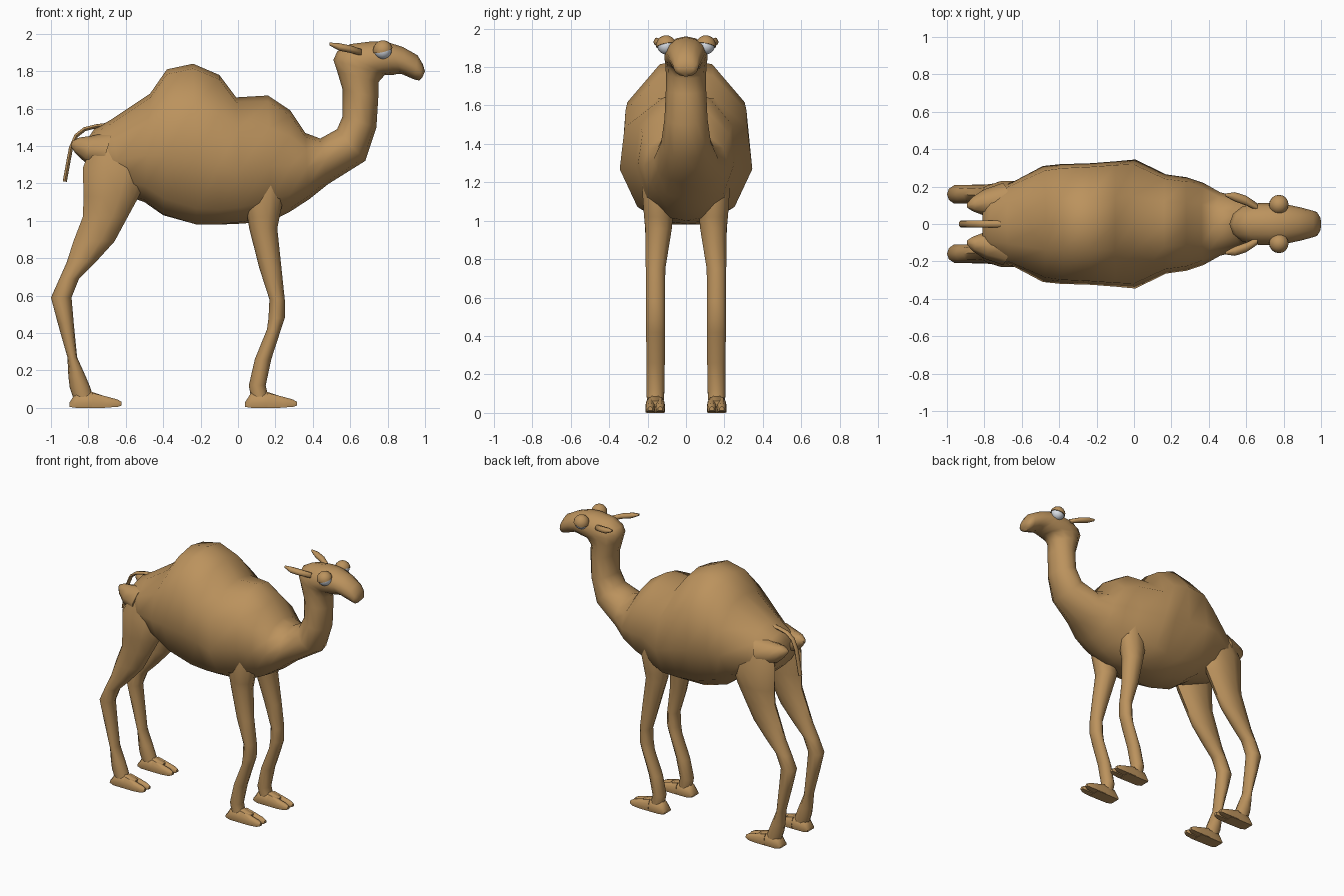
import bpy, bmesh, math
from mathutils import Vector


def material(name, rgb):
    m = bpy.data.materials.new(name)
    m.diffuse_color = (*rgb, 1)
    return m


TAN = material("tan_hide", (0.50, 0.29, 0.11))
WHITE = material("eye_white", (0.72, 0.76, 0.82))


def finish(name, bm, mat, angle=55):
    bmesh.ops.recalc_face_normals(bm, faces=bm.faces)
    me = bpy.data.meshes.new(name)
    bm.to_mesh(me)
    bm.free()
    me.materials.append(mat)
    ob = bpy.data.objects.new(name, me)
    bpy.context.collection.objects.link(ob)
    bpy.ops.object.select_all(action='DESELECT')
    ob.select_set(True)
    bpy.context.view_layer.objects.active = ob
    bpy.ops.object.shade_smooth_by_angle(angle=math.radians(angle))
    return ob


def loft(name, rings, mat=TAN):
    """Skin a list of equal-sized point rings and cap both ends."""
    bm = bmesh.new()
    vs = [[bm.verts.new(p) for p in r] for r in rings]
    n = len(vs[0])
    for a, b in zip(vs, vs[1:]):
        for i in range(n):
            j = (i + 1) % n
            bm.faces.new((a[i], a[j], b[j], b[i]))
    bm.faces.new(vs[0])
    bm.faces.new(vs[-1])
    return finish(name, bm, mat)


def oval(c, u, v, n=10):
    c, u, v = Vector(c), Vector(u), Vector(v)
    return [c + u * math.cos(2 * math.pi * i / n) + v * math.sin(2 * math.pi * i / n)
            for i in range(n)]


# Torso, neck and head: top point, bottom point, half width, roundness
BARREL = [(0, 1), (.42, .97), (.94, .74), (1, .4), (.7, .1), (.28, 0), (0, 0)]
ROUND = [(0, 1), (.5, .93), (.87, .75), (1, .5), (.87, .25), (.5, .07), (0, 0)]


def trunk_ring(tx, tz, bx, bz, w, t):
    half = [((1 - t) * a[0] + t * b[0], (1 - t) * a[1] + t * b[1])
            for a, b in zip(BARREL, ROUND)]
    full = half + [(-y, h) for y, h in half[-2:0:-1]]
    return [(bx + (tx - bx) * h, y * w, bz + (tz - bz) * h) for y, h in full]


TRUNK = [
    (-.81, 1.43, -.80, 1.25, .14, 1), (-.77, 1.49, -.72, 1.18, .19, .8),
    (-.68, 1.54, -.62, 1.14, .225, .6), (-.47, 1.68, -.50, 1.10, .31, .3),
    (-.38, 1.81, -.40, 1.03, .32, .1), (-.24, 1.84, -.22, .98, .325, 0),
    (-.10, 1.78, -.10, .98, .335, 0), (-.01, 1.66, .02, .985, .345, .2),
    (.16, 1.67, .18, 1.0, .265, .4), (.28, 1.59, .28, 1.05, .25, .5),
    (.36, 1.47, .38, 1.115, .22, .8), (.44, 1.44, .48, 1.195, .17, 1),
    (.53, 1.49, .68, 1.32, .13, 1), (.56, 1.56, .74, 1.50, .112, 1),
    (.56, 1.70, .75, 1.66, .105, 1), (.53, 1.80, .75, 1.74, .105, 1),
    (.51, 1.86, .785, 1.78, .108, 1), (.53, 1.905, .81, 1.78, .112, 1),
    (.60, 1.945, .83, 1.78, .112, 1), (.72, 1.96, .85, 1.785, .108, 1),
    (.80, 1.955, .875, 1.785, .10, 1), (.88, 1.93, .91, 1.77, .088, 1),
    (.96, 1.885, .945, 1.755, .072, 1), (.987, 1.84, .97, 1.75, .064, 1),
    (1.0, 1.80, .985, 1.765, .04, 1)]
loft("body_and_head", [trunk_ring(*r) for r in TRUNK])

# Legs: height, back x, front x, inner y, outer y
HIND = [(1.42, -.78, -.55, .06, .19), (1.28, -.83, -.47, .07, .235),
        (1.13, -.825, -.53, .08, .23), (1.02, -.83, -.59, .09, .22),
        (.89, -.88, -.66, .10, .212), (.78, -.915, -.76, .105, .21),
        (.69, -.955, -.85, .107, .21), (.59, -1.0, -.89, .107, .21),
        (.45, -.963, -.878, .108, .21), (.27, -.912, -.86, .11, .208),
        (.17, -.907, -.815, .11, .208), (.11, -.90, -.79, .11, .208),
        (.05, -.88, -.77, .115, .205)]
FRONT = [(1.40, .05, .24, .08, .19), (1.20, .02, .26, .07, .235),
         (1.02, .05, .222, .065, .222), (.96, .06, .21, .07, .215),
         (.75, .113, .232, .105, .212), (.58, .168, .25, .107, .21),
         (.48, .163, .25, .107, .21), (.42, .155, .23, .107, .21),
         (.26, .09, .178, .108, .208), (.12, .058, .148, .11, .208),
         (.05, .07, .165, .115, .205)]


def leg(name, rows, s):
    loft(name, [oval(((a + b) / 2, s * (i + o) / 2, z), ((b - a) / 2, 0, 0),
                     (0, (o - i) / 2, 0)) for z, a, b, i, o in rows])


# Feet: a wide pad that ends in two toes; x, low z, high z, half width
PAD = [(0, .005, .03, .04), (.035, 0, .085, .05), (.11, 0, .088, .051), (.19, 0, .062, .050)]
TOE = [(.12, .002, .08, .026), (.20, .002, .06, .026),
       (.255, .005, .045, .022), (.278, .012, .032, .012)]


def pad(name, x, y, rows):
    loft(name, [[(x + dx, y + w * sy, lo + (hi - lo) * h)
                 for sy, h in ((-.9, 0), (.9, 0), (1, .3), (.85, .7), (.35, 1),
                               (-.35, 1), (-.85, .7), (-1, .3))]
                for dx, lo, hi, w in rows])


for side, s in (("left", 1), ("right", -1)):
    for kind, rows, fx in (("hind", HIND, -.90), ("front", FRONT, .038)):
        leg(f"{kind}_leg_{side}", rows, s)
        pad(f"{kind}_foot_{side}", fx, s * .16, PAD)
        for n, dy in (("inner", -.026), ("outer", .026)):
            pad(f"{kind}_toe_{n}_{side}", fx, s * (.16 + dy), TOE)

    # Pointed hip bone behind the rump
    loft(f"hip_bone_{side}", [oval((x, s * y, z), (0, r, 0), (.3 * r, 0, r), 8)
                              for x, y, z, r in ((-.70, .12, 1.38, .10), (-.80, .115, 1.385, .07),
                                                 (-.86, .107, 1.405, .04), (-.89, .10, 1.412, .014))])

    # Ear pointing backwards
    loft(f"ear_{side}", [oval((x, s * y, z), (0, w, 0), (0, 0, h), 8)
                         for x, y, z, w, h in ((.66, .09, 1.90, .02, .018), (.60, .125, 1.918, .026, .02),
                                               (.54, .145, 1.93, .025, .02), (.49, .155, 1.945, .008, .008))])

    # Eyeball and the lid that covers its upper half
    c = Vector((.775, s * .103, 1.912))
    bm = bmesh.new()
    bmesh.ops.create_uvsphere(bm, u_segments=16, v_segments=10, radius=.047)
    bmesh.ops.translate(bm, verts=bm.verts, vec=c)
    finish(f"eyeball_{side}", bm, WHITE)
    bm = bmesh.new()
    bmesh.ops.create_uvsphere(bm, u_segments=16, v_segments=10, radius=.053)
    bmesh.ops.bisect_plane(bm, geom=bm.verts[:] + bm.edges[:] + bm.faces[:],
                           plane_co=(0, 0, 0), plane_no=(-.25, s * .2, 1), clear_inner=True)
    rim = [e for e in bm.edges if e.is_boundary]
    bmesh.ops.holes_fill(bm, edges=rim)
    bmesh.ops.translate(bm, verts=bm.verts, vec=c)
    finish(f"eyelid_{side}", bm, TAN, 40)

# Tail hanging in an arc from the rump
PATH = [(-.68, 1.515), (-.76, 1.505), (-.82, 1.49), (-.865, 1.455), (-.893, 1.39),
        (-.91, 1.30), (-.926, 1.21)]
rings = []
for i, (x, z) in enumerate(PATH):
    a, b = PATH[max(i - 1, 0)], PATH[min(i + 1, len(PATH) - 1)]
    d = Vector((b[0] - a[0], 0, b[1] - a[1])).normalized()
    rings.append(oval((x, 0, z), (0, .018, 0), Vector((-d.z, 0, d.x)) * .011, 8))
loft("tail", rings)
